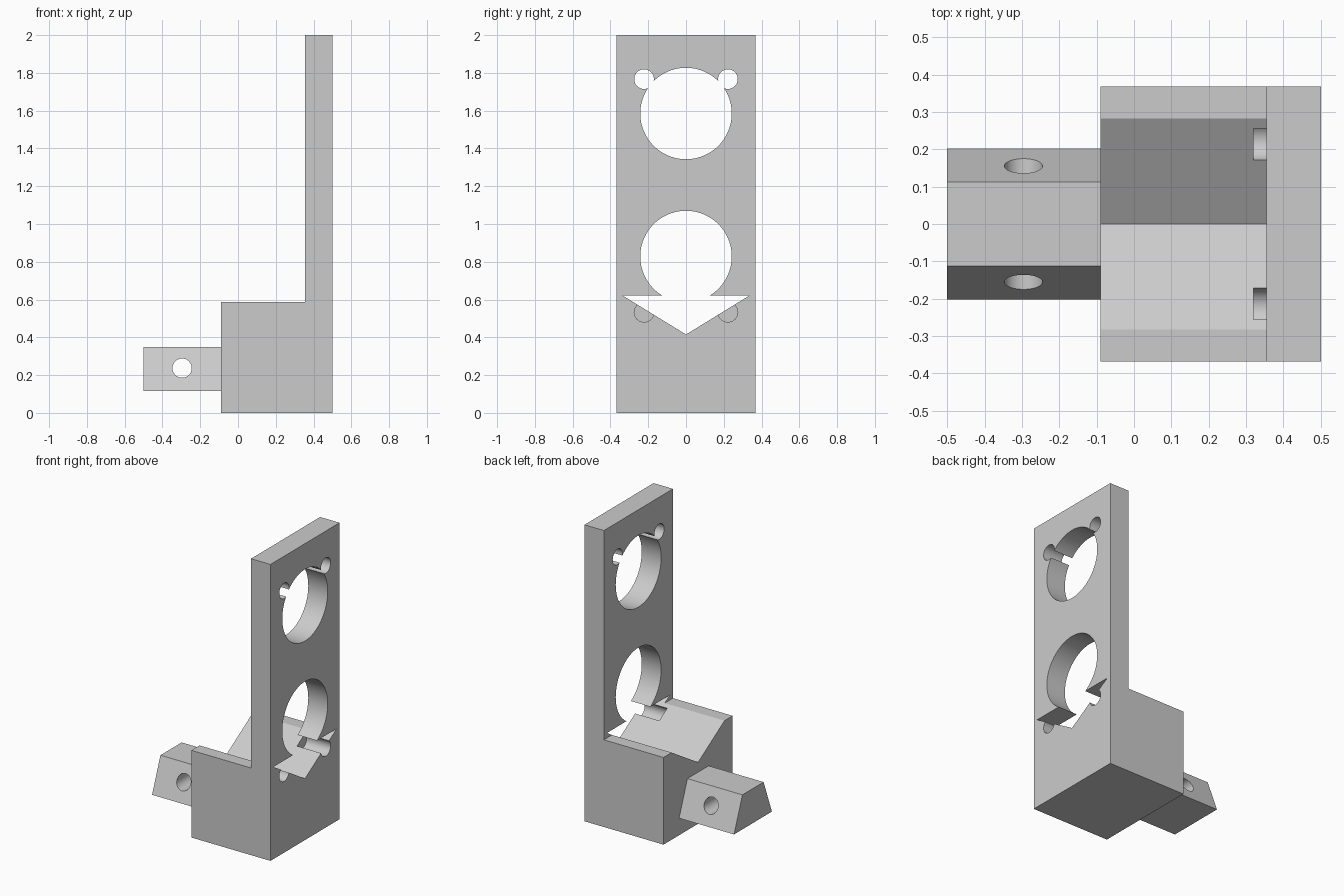
import bpy
import bmesh
import math
from mathutils import Vector

cube = bpy.data.objects.get("Cube")
if cube:
    bpy.data.objects.remove(cube, do_unlink=True)

grey = bpy.data.materials.new("light_grey")
grey.use_nodes = True
colour = (0.6, 0.6, 0.6, 1)
grey.diffuse_color = colour
grey.node_tree.nodes["Principled BSDF"].inputs["Base Color"].default_value = colour


def prism(name, outline, axis, start, end):
    """Extrude a 2D outline (y,z along X, or x,z along Y) from start to end."""
    bm = bmesh.new()

    def place(a, b):
        return Vector((start, a, b)) if axis == "X" else Vector((a, start, b))

    face = bm.faces.new([bm.verts.new(place(a, b)) for a, b in outline])
    shift = Vector((end - start, 0, 0)) if axis == "X" else Vector((0, end - start, 0))
    result = bmesh.ops.extrude_face_region(bm, geom=[face])
    moved = [g for g in result["geom"] if isinstance(g, bmesh.types.BMVert)]
    bmesh.ops.translate(bm, verts=moved, vec=shift)
    bmesh.ops.recalc_face_normals(bm, faces=bm.faces)
    mesh = bpy.data.meshes.new(name)
    bm.to_mesh(mesh)
    bm.free()
    mesh.materials.append(grey)
    obj = bpy.data.objects.new(name, mesh)
    bpy.context.collection.objects.link(obj)
    return obj


def circle(a, b, radius, sides=64):
    turn = 2 * math.pi / sides
    return [(a + radius * math.cos(i * turn), b + radius * math.sin(i * turn))
            for i in range(sides)]


def select_only(obj):
    bpy.ops.object.select_all(action="DESELECT")
    obj.select_set(True)
    bpy.context.view_layer.objects.active = obj


def cut(target, outline, axis, start, end):
    cutter = prism("cutter", outline, axis, start, end)
    cutter.hide_render = True
    mod = target.modifiers.new("cut", "BOOLEAN")
    mod.operation = "DIFFERENCE"
    mod.solver = "EXACT"
    mod.object = cutter
    select_only(target)
    bpy.ops.object.modifier_apply(modifier=mod.name)
    bpy.data.objects.remove(cutter, do_unlink=True)


# L-shaped body: base block with tall upright plate
half = 0.368
left, plate, right = -0.09, 0.355, 0.5
body = prism("bracket_body",
             [(left, 0), (right, 0), (right, 2), (plate, 2), (plate, 0.588), (left, 0.588)],
             "Y", -half, half)

# V groove running through block and plate
cut(body, [(0, 0.415), (0.337, 0.622), (-0.337, 0.622)], "X", -0.2, 0.6)

# Large round openings in the plate, small screw holes beside them
pocket = 0.32
for z in (0.828, 1.585):
    cut(body, circle(0, z, 0.242, 96), "X", pocket, 0.6)
for z in (0.533, 1.767):
    for side in (-1, 1):
        cut(body, circle(side * 0.222, z, 0.052, 48), "X", pocket, 0.6)

# Tapered mounting tongue with a cross hole
tongue = prism("mounting_tongue",
               [(-0.202, 0.115), (0.202, 0.115), (0.113, 0.348), (-0.113, 0.348)],
               "X", -0.5, left)
cut(tongue, circle(-0.296, 0.237, 0.051, 48), "Y", -0.4, 0.4)

# Smooth the bores, keep the machined edges sharp
for obj in (body, tongue):
    select_only(obj)
    bpy.ops.object.shade_smooth_by_angle(angle=math.radians(25))
